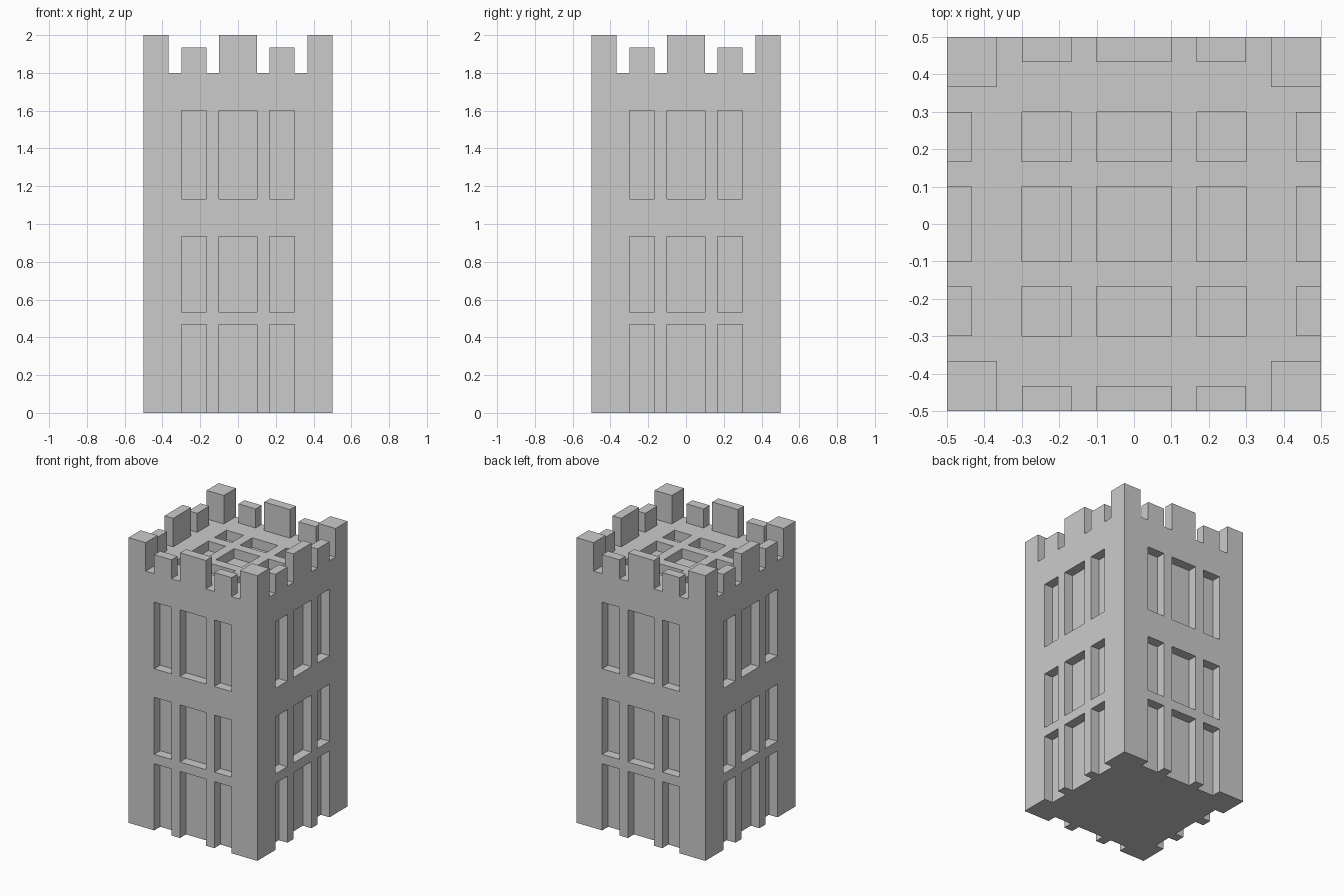
import bpy, bmesh
from mathutils import Matrix, Vector
from math import pi

if "Cube" in bpy.data.objects:
    bpy.data.objects.remove(bpy.data.objects["Cube"])

U = 1 / 15                      # modelling grid step
BAYS = [(-4.5, -2.5), (-1.5, 1.5), (2.5, 4.5)]          # window columns
ROWS = [(-1, 7), (8, 14), (17, 24)]                     # window rows, lowest runs off the base


def add_box(bm, x, y, z, turn=0):
    """Box from (min, max) ranges in grid steps, turned by quarter turns about z."""
    lo, hi = Vector((x[0], y[0], z[0])) * U, Vector((x[1], y[1], z[1])) * U
    m = (Matrix.Rotation(turn * pi / 2, 4, 'Z') @ Matrix.Translation((lo + hi) / 2)
         @ Matrix.Diagonal((*(hi - lo), 1)))
    bmesh.ops.create_cube(bm, size=1, matrix=m)


def make_object(name, bm):
    mesh = bpy.data.meshes.new(name)
    bm.to_mesh(mesh)
    bm.free()
    ob = bpy.data.objects.new(name, mesh)
    bpy.context.collection.objects.link(ob)
    return ob


# Solid tower shaft
bm = bmesh.new()
add_box(bm, (-7.5, 7.5), (-7.5, 7.5), (0, 27))
tower = make_object("tower_body", bm)

# Recess cutters: windows on four sides, sunken panels in the roof
bm = bmesh.new()
for side in range(4):
    for bay in BAYS:
        for row in ROWS:
            add_box(bm, bay, (-8.5, -6.5), row, side)
for bx in BAYS:
    for by in BAYS:
        add_box(bm, bx, by, (26, 28))
cutter = make_object("recess_cutter", bm)
cutter.hide_render = True

mod = tower.modifiers.new("recesses", 'BOOLEAN')
mod.operation = 'DIFFERENCE'
mod.solver = 'EXACT'
mod.object = cutter
bpy.context.view_layer.objects.active = tower
bpy.ops.object.modifier_apply(modifier=mod.name)
bpy.data.objects.remove(cutter)

# Battlements: square corner posts, low side merlons, taller middle merlon
bm = bmesh.new()
for side in range(4):
    add_box(bm, (-7.5, -5.5), (-7.5, -5.5), (27, 30), side)
    for bay, top in zip(BAYS, (29, 30, 29)):
        add_box(bm, bay, (-7.5, -6.5), (27, top), side)
make_object("battlements", bm)
